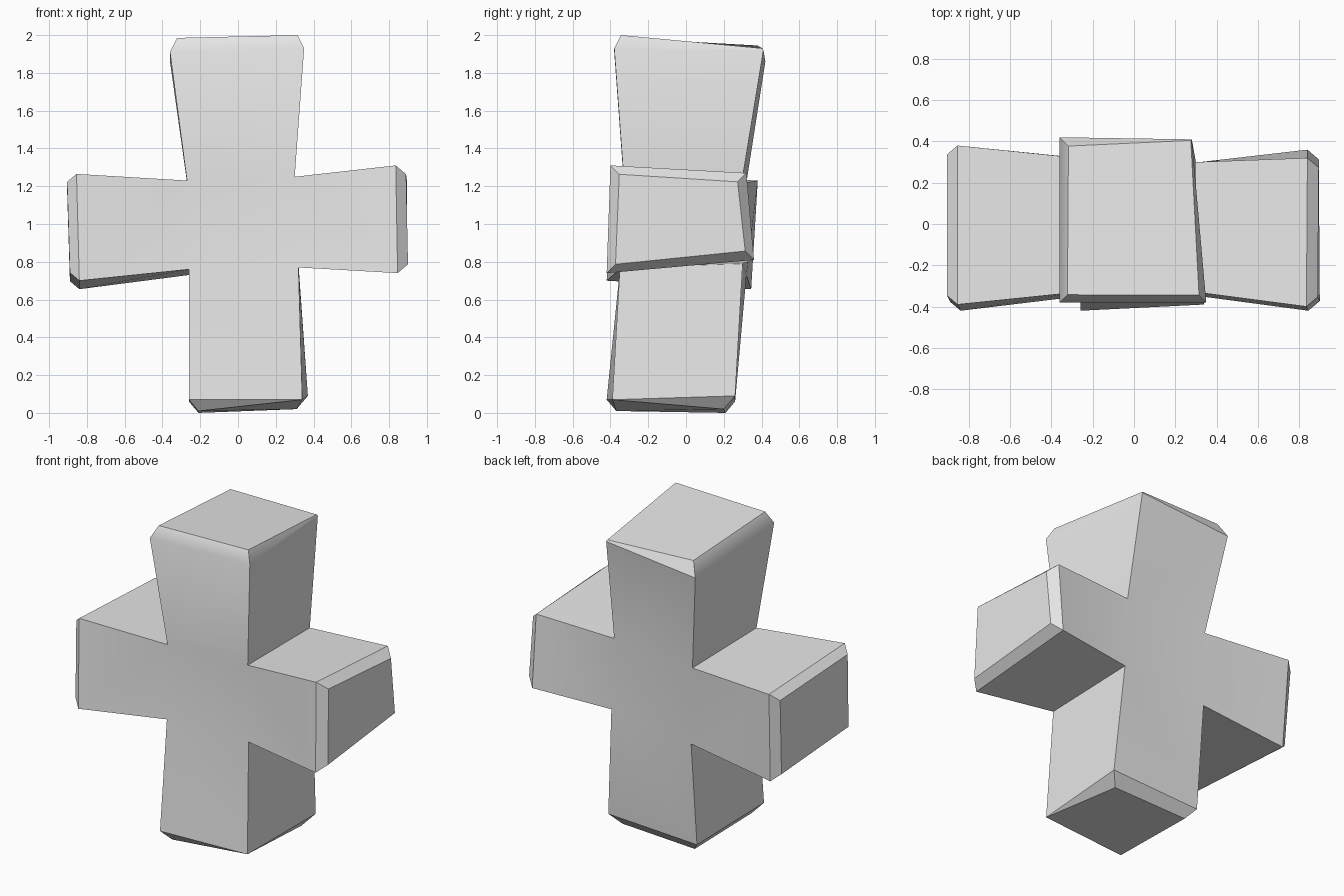
import bpy
import bmesh
import math
from mathutils import Vector

cube = bpy.data.objects.get("Cube")
if cube:
    bpy.data.objects.remove(cube, do_unlink=True)

# Plain grey stone
stone = bpy.data.materials.new("grey_stone")
stone.use_nodes = True
grey = (0.8, 0.8, 0.8, 1)
stone.diffuse_color = grey
stone.node_tree.nodes["Principled BSDF"].inputs["Base Color"].default_value = grey

bm = bmesh.new()


def ring(points):
    return [bm.verts.new(p) for p in points]


def loft(a, b):
    """Bridge two four-cornered rings with quads."""
    for i in range(4):
        j = (i + 1) % 4
        bm.faces.new((a[i], a[j], b[j], b[i]))


def arm(root, end, axis, drops, slope):
    """Flare from the core to the end ring, then close it with a chipped,
    chamfered cap. A drop of zero leaves that corner unchamfered."""
    axis = Vector(axis)
    corners = [Vector(p) for p in end]
    middle = sum(corners, Vector()) / len(corners)
    cap = []
    for p, drop in zip(corners, drops):
        inward = middle - p
        inward -= axis * inward.dot(axis)
        step = Vector([math.copysign(1, c) if abs(c) > 0.1 else 0 for c in inward])
        cap.append(p + axis * drop + step * drop * slope)
    outer, inner = ring(end), ring(cap)
    loft(root, outer)
    loft(outer, inner)
    bm.faces.new(inner)


# Core: front and back faces, each bottom left, bottom right, top right, top left
fbl, fbr, ftr, ftl = front = ring([
    (-.26, -.35, .76), (.32, -.35, .77), (.30, -.33, 1.25), (-.27, -.33, 1.23)])
bbl, bbr, btr, btl = back = ring([
    (-.26, .32, .73), (.32, .30, .79), (.30, .30, 1.25), (-.27, .32, 1.22)])
bm.faces.new(front)
bm.faces.new(back)

# Upper arm
arm((ftl, ftr, btr, btl),
    [(-.36, -.38, 1.91), (.35, -.38, 1.93), (.28, .41, 1.92), (-.36, .42, 1.86)],
    (0, 0, 1), (.075, .07, .01, .085), .5)

# Lower arm
arm((fbl, fbr, bbr, bbl),
    [(-.26, -.42, .07), (.34, -.39, .07), (.37, .26, .09), (-.26, .26, .06)],
    (0, 0, -1), (.06, 0, .07, .06), .85)

# Arm on the +x side
arm((ftr, fbr, bbr, btr),
    [(.835, -.40, 1.31), (.845, -.42, .74), (.84, .36, .81), (.84, .32, 1.27)],
    (1, 0, 0), (.055,) * 4, .85)

# Arm on the -x side
arm((ftl, fbl, bbl, btl),
    [(-.855, -.39, 1.265), (-.84, -.42, .70), (-.84, .345, .655), (-.855, .38, 1.23)],
    (-1, 0, 0), (.05,) * 4, .85)

bmesh.ops.remove_doubles(bm, verts=bm.verts, dist=0.002)
bmesh.ops.recalc_face_normals(bm, faces=bm.faces)

mesh = bpy.data.meshes.new("stone_cross")
bm.to_mesh(mesh)
bm.free()
mesh.materials.append(stone)
cross = bpy.data.objects.new("stone_cross", mesh)
bpy.context.collection.objects.link(cross)

# Soft flares, crisp chamfers
bpy.ops.object.select_all(action="DESELECT")
cross.select_set(True)
bpy.context.view_layer.objects.active = cross
bpy.ops.object.shade_smooth_by_angle(angle=math.radians(35))
